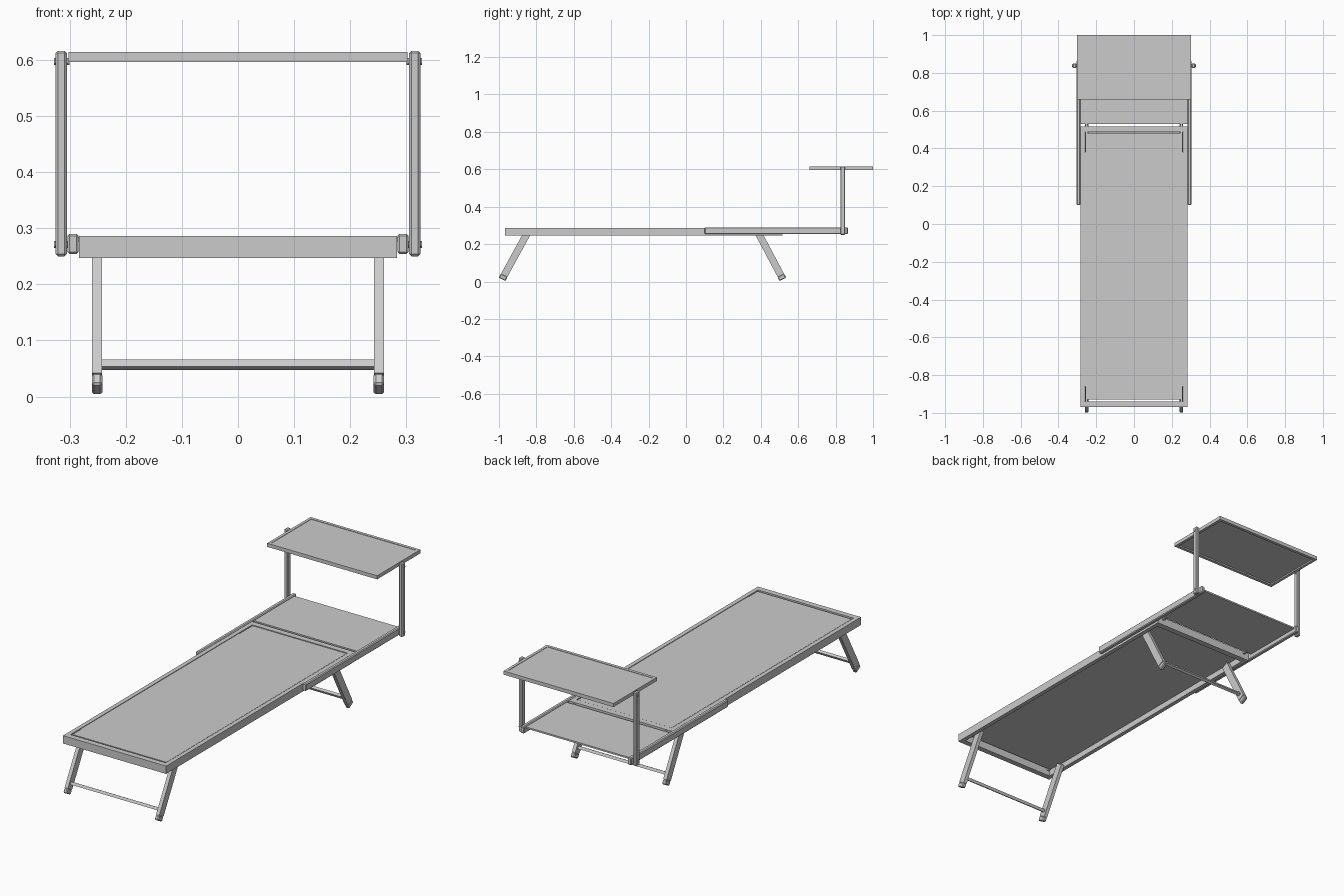
import bpy, bmesh, math
from mathutils import Matrix, Vector

if "Cube" in bpy.data.objects:
    bpy.data.objects.remove(bpy.data.objects["Cube"])

grey = bpy.data.materials.new("light_grey")
grey.diffuse_color = (0.6, 0.6, 0.6, 1)
grey.use_nodes = True
grey.node_tree.nodes["Principled BSDF"].inputs["Base Color"].default_value = grey.diffuse_color


def finish(name, bm, bevel=0.0):
    me = bpy.data.meshes.new(name)
    bm.to_mesh(me)
    bm.free()
    ob = bpy.data.objects.new(name, me)
    bpy.context.collection.objects.link(ob)
    me.materials.append(grey)
    if bevel:
        m = ob.modifiers.new("bevel", 'BEVEL')
        m.width = bevel
        m.segments = 1
    return ob


def box(name, lo, hi, bevel=0.0):
    """Axis-aligned bar between two corners."""
    lo, hi = Vector(lo), Vector(hi)
    bm = bmesh.new()
    bmesh.ops.create_cube(bm, size=1, matrix=Matrix.Translation((lo + hi) / 2)
                          @ Matrix.Diagonal((*(hi - lo), 1)))
    return finish(name, bm, bevel)


def pair(name, lo, hi, bevel=0.0):
    """Right-hand bar plus its mirror image on the left."""
    box(name + "_right", lo, hi, bevel)
    box(name + "_left", (-hi[0], lo[1], lo[2]), (-lo[0], hi[1], hi[2]), bevel)


def slanted(name, x, top, bottom, width, depth, bevel=0.0):
    """Bar running between two (y, z) points at a given x."""
    a, b = Vector((x, *top)), Vector((x, *bottom))
    angle = math.atan2(b.y - a.y, a.z - b.z)
    bm = bmesh.new()
    bmesh.ops.create_cube(bm, size=1, matrix=Matrix.Translation((a + b) / 2)
                          @ Matrix.Rotation(angle, 4, 'X')
                          @ Matrix.Diagonal((width, depth, (a - b).length, 1)))
    return finish(name, bm, bevel)


def knob(name, x, y, z, radius, length):
    bm = bmesh.new()
    bmesh.ops.create_cone(bm, cap_ends=True, segments=12, radius1=radius,
                          radius2=radius, depth=length,
                          matrix=Matrix.Translation((x, y, z))
                          @ Matrix.Rotation(math.pi / 2, 4, 'Y'))
    finish(name, bm)


# Bed frame
pair("bed_rail", (0.262, -0.968, 0.247), (0.283, 0.515, 0.286))
box("foot_bar", (-0.262, -0.968, 0.247), (0.262, -0.94, 0.286))
box("head_bar", (-0.262, 0.486, 0.247), (0.262, 0.515, 0.286))

# Bed fabric, with narrow ends leaving slots at the corners
box("bed_fabric", (-0.258, -0.93, 0.276), (0.258, 0.482, 0.284))
pair("fabric_edge", (0.258, -0.86, 0.276), (0.262, 0.38, 0.283))
pair("fabric_rod", (0.246, -0.942, 0.272), (0.256, -0.92, 0.28))
pair("fabric_rod_head", (0.246, 0.478, 0.272), (0.256, 0.54, 0.28))

# Headrest
pair("headrest_rail", (0.284, 0.1, 0.254), (0.304, 0.865, 0.29), 0.004)
box("headrest_fabric", (-0.284, 0.53, 0.276), (0.284, 0.85, 0.284))

# Sunshade posts with pivots
pair("shade_post", (0.305, 0.825, 0.25), (0.325, 0.851, 0.616), 0.004)
for side, s in (("right", 1), ("left", -1)):
    for place, z in (("lower", 0.271), ("upper", 0.597)):
        knob(f"{place}_pivot_{side}", s * 0.314, 0.838, z, 0.006, 0.028)

# Sunshade frame and panel
pair("shade_side", (0.288, 0.66, 0.596), (0.302, 1.0, 0.614))
box("shade_front_bar", (-0.288, 0.66, 0.596), (0.288, 0.675, 0.614))
box("shade_back_bar", (-0.288, 0.985, 0.596), (0.288, 1.0, 0.614))
box("shade_panel", (-0.288, 0.675, 0.603), (0.288, 0.985, 0.612))

# Folding legs with feet and stretchers
for end, top, bottom in (("front", (-0.845, 0.265), (-0.972, 0.033)),
                         ("rear", (0.384, 0.265), (0.507, 0.033))):
    d = (Vector(bottom) - Vector(top)).normalized()
    foot = Vector(bottom) + d * 0.024
    for side, s in (("right", 1), ("left", -1)):
        slanted(f"{end}_leg_{side}", s * 0.251, top, bottom, 0.018, 0.038)
        slanted(f"{end}_foot_{side}", s * 0.251, bottom, foot, 0.019, 0.04, 0.004)
    mid = Vector(bottom) - d * 0.027
    slanted(f"{end}_stretcher", 0, mid - d * 0.007, mid + d * 0.007, 0.484, 0.014)
